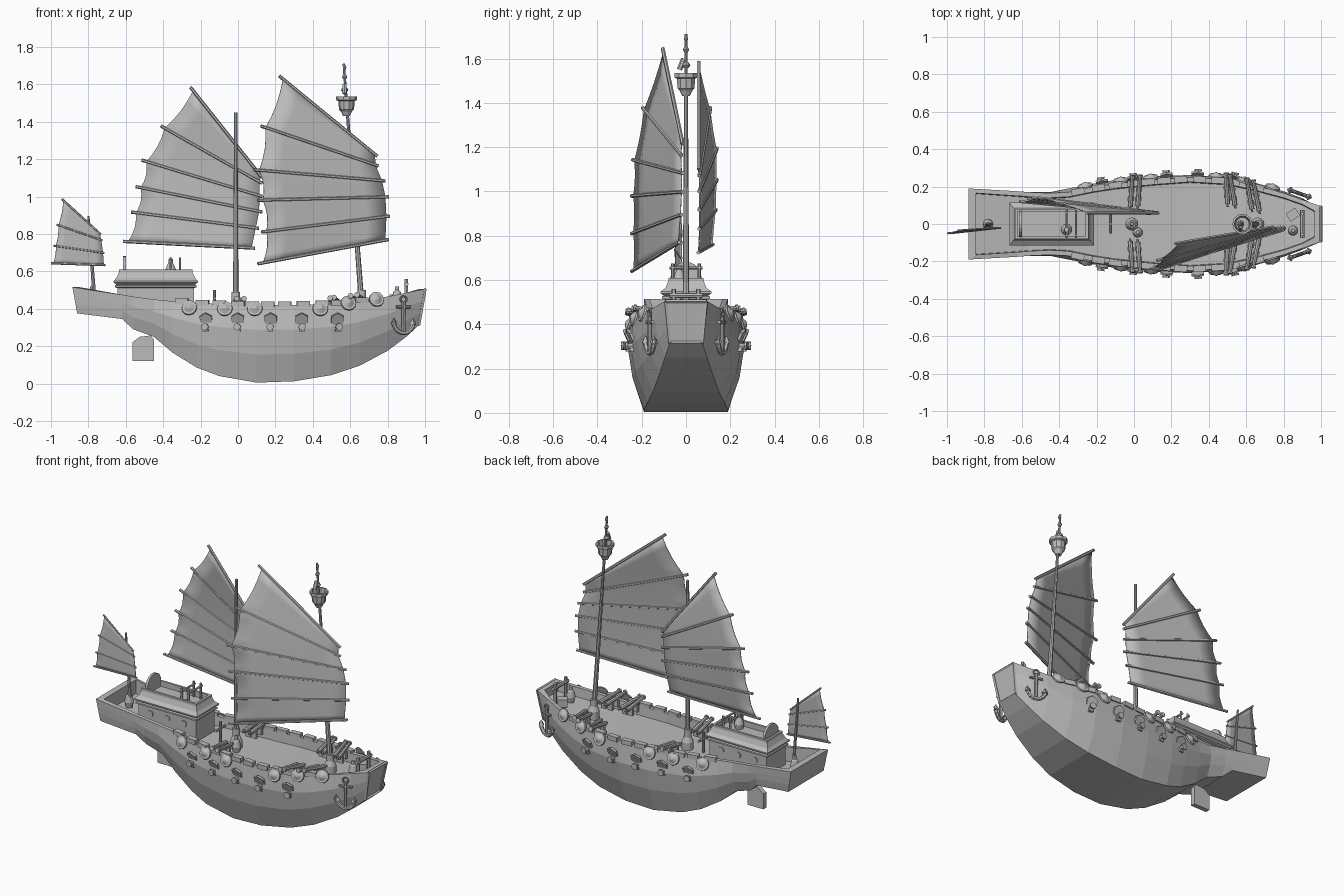
import bpy, bmesh, math
from mathutils import Vector, Matrix

if "Cube" in bpy.data.objects:
    bpy.data.objects.remove(bpy.data.objects["Cube"])

mat = bpy.data.materials.new("plain_grey")
mat.diffuse_color = (0.5, 0.5, 0.5, 1)
mat.use_nodes = True
mat.node_tree.nodes["Principled BSDF"].inputs["Base Color"].default_value = mat.diffuse_color


def finish(name, bm, smooth=False):
    bmesh.ops.recalc_face_normals(bm, faces=bm.faces)
    me = bpy.data.meshes.new(name)
    bm.to_mesh(me)
    bm.free()
    me.materials.append(mat)
    ob = bpy.data.objects.new(name, me)
    bpy.context.collection.objects.link(ob)
    if smooth:
        bpy.context.view_layer.objects.active = ob
        ob.select_set(True)
        bpy.ops.object.shade_smooth_by_angle(angle=math.radians(40))
        ob.select_set(False)
    return ob


def rod(bm, p, q, r1, r2=None, n=8):
    p, q = Vector(p), Vector(q)
    d = q - p
    m = Matrix.Translation((p + q) / 2) @ d.to_track_quat('Z', 'Y').to_matrix().to_4x4()
    bmesh.ops.create_cone(bm, cap_ends=True, segments=n, radius1=r1,
                          radius2=r1 if r2 is None else r2, depth=d.length, matrix=m)


def box(bm, c, s, rz=0):
    m = Matrix.Translation(c) @ Matrix.Rotation(rz, 4, 'Z') @ Matrix.Diagonal((*s, 1))
    bmesh.ops.create_cube(bm, size=1, matrix=m)


def lathe(bm, base, prof, n=12):
    """stack of rings (radius, height) around a vertical axis"""
    rings = [[bm.verts.new((base[0] + r * math.cos(2 * math.pi * k / n),
                            base[1] + r * math.sin(2 * math.pi * k / n), base[2] + z))
              for k in range(n)] for r, z in prof]
    loft(bm, rings, True)
    for r in (rings[0], rings[-1]):
        bm.faces.new(r)


def loft(bm, rows, closed=False):
    n = len(rows[0])
    for a, b in zip(rows, rows[1:]):
        for i in range(n if closed else n - 1):
            j = (i + 1) % n
            bm.faces.new((a[i], a[j], b[j], b[i]))


# Hull stations: x top, x bottom, z top, z bottom, half widths top / middle / bottom
S = [(-.885, -.86, .515, .375, .19, .187, .18), (-.62, -.62, .475, .345, .175, .175, .16),
     (-.56, -.56, .465, .29, .17, .17, .14), (-.45, -.45, .45, .25, .165, .17, .13),
     (-.35, -.35, .44, .165, .17, .19, .14), (-.22, -.22, .43, .085, .197, .215, .16),
     (-.1, -.1, .425, .04, .215, .235, .18), (.1, .1, .42, .005, .235, .255, .19),
     (.3, .3, .42, .012, .25, .262, .19), (.5, .5, .425, .045, .238, .25, .175),
     (.65, .65, .44, .095, .205, .22, .15), (.8, .8, .465, .175, .165, .175, .12),
     (.9, .9, .485, .25, .13, .138, .095), (1.0, .965, .505, .31, .095, .088, .075)]


def rail(x):
    """half width, rail height and side angle at x"""
    for a, b in zip(S, S[1:]):
        if x <= b[0]:
            t = (x - a[0]) / (b[0] - a[0])
            return (a[4] + t * (b[4] - a[4]), a[2] + t * (b[2] - a[2]),
                    math.atan2(b[4] - a[4], b[0] - a[0]))


bm = bmesh.new()
outer, inner = [], []
for k, (xt, xb, zt, zb, wt, wm, wb) in enumerate(S):
    half = [(wt, 1), (wm, .68), (wb + (wm - wb) * .72, .36), (wb, 0)]
    prof = half + [(-w, t) for w, t in reversed(half)]
    outer.append([bm.verts.new((xb + (xt - xb) * t, w, zb + (zt - zb) * t)) for w, t in prof])
    xi = xt + (.04 if k == 0 else -.035 if k == len(S) - 1 else 0)
    wi, zd = wt - .025, zt - (.09 if xt < -.5 else .06)
    inner.append([bm.verts.new(p) for p in ((xi, wi, zt), (xi, wi - .004, zd),
                                            (xi, -wi + .004, zd), (xi, -wi, zt))])
loft(bm, outer)
loft(bm, inner)
for i in (0, -1):
    loft(bm, [[o[i] for o in outer], [v[i] for v in inner]])
    bm.faces.new(outer[i])
    bm.faces.new(inner[i])
    bm.faces.new((outer[i][0], outer[i][-1], inner[i][-1], inner[i][0]))
finish("hull", bm)

# Framed panel on the bow
bm = bmesh.new()
fr = [Vector(p) for p in ((1.0, -.092, .503), (1.0, .092, .503), (.967, .074, .315), (.967, -.074, .315))]
for a, b in zip(fr, fr[1:] + fr[:1]):
    rod(bm, a, b, .009, n=4)
finish("bow_frame", bm)

# Rail blocks, shields, gun ports and guns on both sides
blocks, shields, ports, lids, guns = [bmesh.new() for _ in range(5)]
for s in (-1, 1):
    for x in (-.3, -.19, -.1, .0, .075, .16, .25, .35, .45, .53, .66):
        w, z, a = rail(x)
        box(blocks, (x, s * (w - .008), z + .004), (.07, .034, .03), s * a)
    for x, z in ((-.26, .405), (-.07, .4), (.09, .4), (.44, .4), (.59, .43), (.74, .45)):
        w, _, a = rail(x)
        n = Vector((-math.sin(a), s * math.cos(a), .35)).normalized()
        p = Vector((x, s * (w + .012), z))
        rod(shields, p, p + n * .008, .042, .04, 12)
        rod(shields, p + n * .008, p + n * .022, .03, .008, 12)
    for x in (-.17, 0, .175, .34, .53):
        w, _, a = rail(x)
        o = Vector((-math.sin(a), s * math.cos(a), 0))
        p = Vector((x, s * (w + .012), .345))
        n = (o + Vector((0, 0, -.45))).normalized()
        rod(lids, p, p + n * .012, .038, n=6)
        g = Vector((x, s * (w - .01), .303))
        rod(ports, g, g + o * .05, .016, .012)
        rod(ports, g + o * .046, g + o * .056, .02)
        box(ports, g + o * .02 - Vector((0, 0, .018)), (.03, .03, .015), s * a)
    for x in (-.02, .02, .5, .54, .63, .67):
        w, z, a = rail(x)
        p, q = Vector((x, s * (w - .13), z + .005)), Vector((x + a * .12, s * (w + .025), z + .03))
        rod(guns, p, q, .014, .01)
        rod(guns, q, q + (q - p) * .07, .015)
        rod(guns, p, p - (q - p) * .1, .006)
        for t in (.25, .55):
            c = p.lerp(q, t)
            box(guns, (c.x, c.y, c.z - .03), (.034, .018, .045))
finish("rail_blocks", blocks)
finish("shields", shields)
finish("port_lids", lids)
finish("port_guns", ports)
finish("deck_guns", guns)

# Anchors hanging on the bow sides
bm = bmesh.new()
for s in (-1, 1):
    a = -s * .34
    o = Vector((.885, s * .163, 0))
    u = Vector((math.cos(a), math.sin(a), 0))
    P = lambda h, z: o + u * h + Vector((0, 0, z))
    rod(bm, P(0, .28), P(0, .44), .01)
    rod(bm, P(-.04, .41), P(.04, .41), .008)
    ring = [P(.018 * math.cos(t * math.pi / 4), .45 + .018 * math.sin(t * math.pi / 4)) for t in range(9)]
    arc = [P(.058 * math.sin(t * .31), .335 - .065 * math.cos(t * .31)) for t in range(-5, 6)]
    for pts, r in ((ring, .005), (arc, .012)):
        for p, q in zip(pts, pts[1:]):
            rod(bm, p, q, r, n=6)
    for h in (-1, 1):
        rod(bm, P(h * .052, .315), P(h * .056, .35), .02, .001, 4)
finish("anchors", bm)

# Rudder
bm = bmesh.new()
prof = [(-.565, .12), (-.45, .12), (-.45, .235), (-.465, .257), (-.525, .25), (-.565, .22)]
rows = [[bm.verts.new((x, y, z)) for x, z in prof] for y in (-.015, .015)]
loft(bm, rows, True)
for r in rows:
    bm.faces.new(r)
finish("rudder", bm)

# Cabin with flared roof and sunken roof deck
bm = bmesh.new()
rows = []
for hx, hy, z in ((.205, .095, .36), (.205, .095, .51), (.218, .108, .515), (.218, .108, .525), (.21, .1, .53),
                  (.225, .115, .54), (.225, .115, .548), (.21, .092, .565), (.197, .08, .595),
                  (.197, .08, .61), (.182, .066, .61), (.182, .066, .575)):
    rows.append([bm.verts.new((-.44 + i * hx, j * hy, z)) for i, j in ((-1, -1), (1, -1), (1, 1), (-1, 1))])
loft(bm, rows, True)
bm.faces.new(rows[0])
bm.faces.new(rows[-1])
finish("cabin", bm)

bm = bmesh.new()
for s in (-1, 1):
    for x in (-.56, -.44, -.32):
        rod(bm, (x, s * .09, .47), (x, s * .101, .47), .02, n=10)
finish("portholes", bm)

# Round panel, rail frames and small fittings on the cabin roof
bm = bmesh.new()
rod(bm, (-.615, 0, .612), (-.6, 0, .612), .07, n=20)
finish("round_panel", bm)
bm = bmesh.new()
for x in (-.36, -.31):
    for y in (-.06, .06):
        rod(bm, (x, y, .575), (x, y, .675), .007, n=6)
    rod(bm, (x, -.075, .655), (x, .075, .655), .007, n=6)
lathe(bm, (-.36, -.03, .575), [(.025, 0), (.03, .03), (.022, .05), (.012, .07), (.012, .09)])
finish("roof_rails", bm)

# Deck fittings: barrels, posts and the bow windlass
bm = bmesh.new()
for x, y, z in ((.02, -.045, .36), (.85, -.035, .42), (-.78, 0, .42)):
    lathe(bm, (x, y, z), [(.02, 0), (.028, .035), (.02, .07), (.01, .08), (.01, .1)])
rod(bm, (-.125, 0, .36), (-.125, 0, .5), .008)
rod(bm, (-.125, -.05, .455), (-.125, .05, .455), .008)
for y in (-.055, .055):
    rod(bm, (.9, y, .42), (.9, y, .56), .01, n=6)
rod(bm, (.9, -.075, .53), (.9, .075, .53), .012)
box(bm, (.85, .05, .45), (.06, .05, .05), .6)
finish("deck_fittings", bm)

# Masts with stepped feet
bm = bmesh.new()
rod(bm, (-.012, 0, .36), (-.012, 0, 1.45), .015, .009)
lathe(bm, (-.012, 0, .36), [(.035, 0), (.035, .05), (.022, .08), (.022, .13)])
rod(bm, (.665, 0, .37), (.565, 0, 1.71), .016, .006)
lathe(bm, (.662, 0, .37), [(.035, 0), (.035, .06), (.022, .09), (.022, .13)])
rod(bm, (-.765, -.005, .42), (-.8, -.005, .895), .011, .006)
for z, r in ((1.57, .02), (1.64, .014), (1.69, .01)):
    lathe(bm, (.57, 0, z), [(r * .6, -.012), (r, 0), (r * .6, .012)], 8)
rod(bm, (.57, -.03, 1.55), (.57, -.01, 1.6), .012, n=6)
finish("masts", bm)

# Lookout basket
bm = bmesh.new()
lathe(bm, (.58, 0, 1.43), [(.018, 0), (.03, .025), (.04, .035), (.044, .08), (.055, .085), (.055, .105),
                           (.044, .105), (.036, .05)], 10)
finish("lookout_basket", bm)


def sail(name, battens, r, inset=.04):
    """ribbed sail through battens given as left and right ends"""
    bm, rb = bmesh.new(), bmesh.new()
    B = [(Vector(a), Vector(b)) for a, b in battens]
    rows = []
    for k, (a, b) in enumerate(B):
        rod(rb, a, b, r, n=6)
        for j in range(4 if k < len(B) - 1 else 1):
            t = j / 4
            n = B[min(k + 1, len(B) - 1)]
            p, q = a.lerp(n[0], t), b.lerp(n[1], t)
            e = inset + .02 * math.sin(math.pi * t)
            rows.append([bm.verts.new(p.lerp(q, e + (.975 - e) * i / 6)) for i in range(7)])
    loft(bm, rows)
    ob = finish(name, bm, True)
    m = ob.modifiers.new("thickness", 'SOLIDIFY')
    m.thickness, m.offset = .005, 0
    finish(name + "_battens", rb)


sail("fore_sail", [((.105, -.245, .64), (.805, -.03, .77)), ((.125, -.245, .81), (.81, -.02, .895)),
                   ((.105, -.245, .98), (.805, -.015, .998)), ((.085, -.24, 1.143), (.787, -.015, 1.083)),
                   ((.122, -.195, 1.377), (.75, -.02, 1.163)), ((.22, -.105, 1.645), (.745, -.015, 1.215))], .009)
sail("main_sail", [((-.615, .12, .76), (.09, .055, .724)), ((-.572, .135, .917), (.112, .06, .83)),
                   ((-.547, .14, 1.053), (.13, .06, .917)), ((-.515, .14, 1.195), (.13, .06, 1.0)),
                   ((-.413, .11, 1.378), (.13, .06, 1.07)), ((-.255, .058, 1.585), (.13, .058, 1.1))], .009)
sail("rear_sail", [((-1.0, -.05, .643), (-.71, -.02, .633)), ((-.985, -.05, .737), (-.715, -.02, .698)),
                   ((-.97, -.045, .85), (-.725, -.02, .765)), ((-.942, -.035, .987), (-.733, -.02, .797))], .006)
